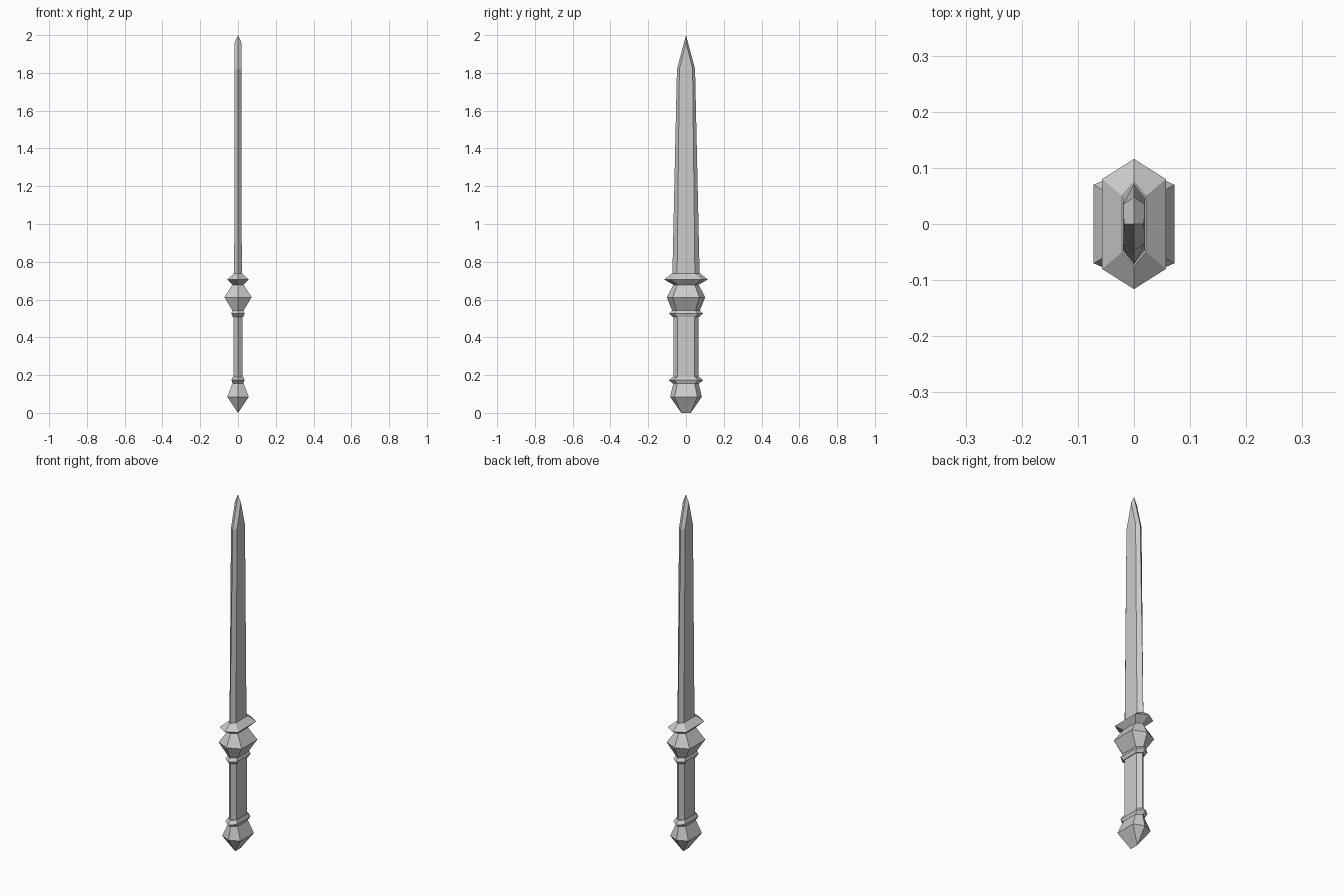
import bpy
import bmesh

cube = bpy.data.objects.get("Cube")
if cube:
    bpy.data.objects.remove(cube, do_unlink=True)

steel = bpy.data.materials.new("grey steel")
steel.use_nodes = True
colour = (0.6, 0.6, 0.6, 1)
steel.diffuse_color = colour
steel.node_tree.nodes["Principled BSDF"].inputs["Base Color"].default_value = colour


def loft(name, rings):
    """Stretched hexagon loft; each ring is (height, half width, half length, half flat, edge lift)."""
    bm = bmesh.new()
    loops = []
    for z, w, length, flat, *lift in rings:
        edge_z = z + (lift[0] if lift else 0)
        points = [(0, length, edge_z), (-w, flat, z), (-w, -flat, z),
                  (0, -length, edge_z), (w, -flat, z), (w, flat, z)]
        loops.append([bm.verts.new(p) for p in points])
    for low, high in zip(loops, loops[1:]):
        for i in range(6):
            j = (i + 1) % 6
            bm.faces.new((low[i], low[j], high[j], high[i]))
    # Cap the open ends; ends that pinch to a point or ridge need none
    for loop, ring in ((loops[0], rings[0]), (loops[-1], rings[-1])):
        if ring[1] > 0 and ring[2] > 0:
            bm.faces.new(loop)
    bmesh.ops.remove_doubles(bm, verts=bm.verts, dist=0.0005)
    bmesh.ops.recalc_face_normals(bm, faces=bm.faces)
    mesh = bpy.data.meshes.new(name)
    bm.to_mesh(mesh)
    bm.free()
    mesh.materials.append(steel)
    obj = bpy.data.objects.new(name, mesh)
    bpy.context.collection.objects.link(obj)
    return obj


# Pommel, pinched to a ridge at the bottom
loft("pommel", [(0, 0, 0.025, 0.025), (0.085, 0.057, 0.084, 0.06),
                (0.155, 0.03, 0.067, 0.046)])

# Grip with a thin collar at each end
loft("grip", [(0.155, 0.024, 0.067, 0.046), (0.55, 0.024, 0.067, 0.046)])
for name, z in (("lower_collar", 0.173), ("upper_collar", 0.526)):
    loft(name, [(z - 0.018, 0.028, 0.07, 0.048), (z, 0.035, 0.09, 0.062),
                (z + 0.018, 0.028, 0.07, 0.048)])

# Bulging knot and the guard above it
loft("knot", [(0.542, 0.03, 0.073, 0.05), (0.612, 0.072, 0.102, 0.07),
              (0.678, 0.03, 0.067, 0.046)])
loft("guard", [(0.676, 0.028, 0.062, 0.044), (0.706, 0.057, 0.116, 0.08),
               (0.738, 0.021, 0.075, 0.05)])

# Blade, with flats ending just below the tip
loft("blade", [(0.736, 0.02, 0.072, 0.047), (1.82, 0.019, 0.048, 0.035),
               (1.96, 0.018, 0, 0, 0.04)])
